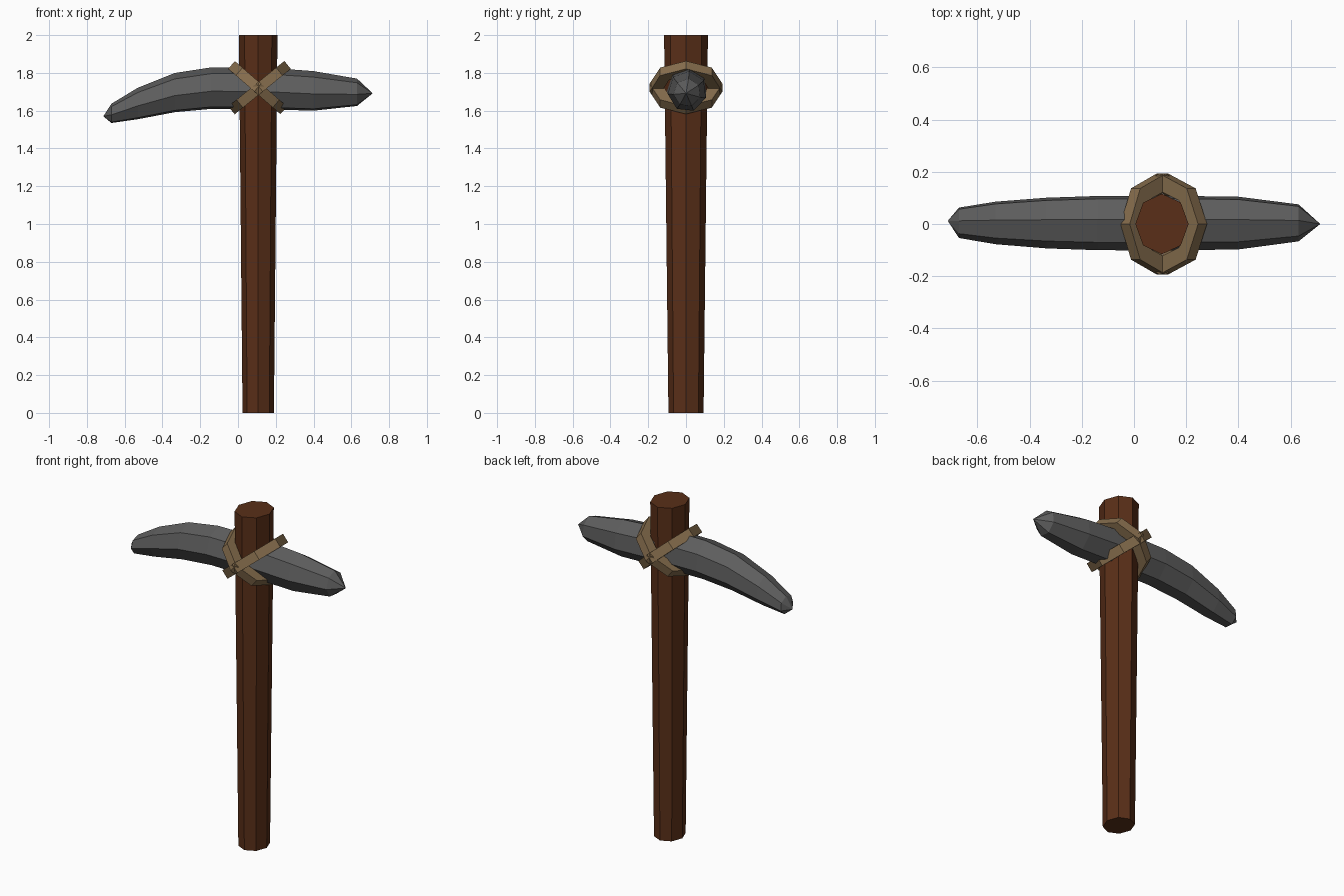
import bpy, math
from mathutils import Vector, Matrix

if "Cube" in bpy.data.objects:
    bpy.data.objects.remove(bpy.data.objects["Cube"])


def material(name, rgb):
    m = bpy.data.materials.new(name)
    m.diffuse_color = (*rgb, 1)
    m.use_nodes = True
    m.node_tree.nodes["Principled BSDF"].inputs["Base Color"].default_value = m.diffuse_color
    return m


def make(name, verts, faces, mat):
    me = bpy.data.meshes.new(name)
    me.from_pydata(verts, [], faces)
    me.materials.append(mat)
    ob = bpy.data.objects.new(name, me)
    bpy.context.collection.objects.link(ob)
    return ob


def bridge(a, b, n):
    """Quads between two rings of n vertices starting at a and b."""
    return [(a + i, a + (i + 1) % n, b + (i + 1) % n, b + i) for i in range(n)]


wood = material("wood", (0.10, 0.028, 0.009))
stone = material("stone", (0.11, 0.11, 0.11))
cord = material("cord", (0.24, 0.155, 0.075))

# Handle: tapered octagonal shaft
N = 8
verts = [(0.107 + rx * math.cos(math.tau * i / N), ry * math.sin(math.tau * i / N), z)
         for z, rx, ry in ((0, 0.083, 0.093), (2, 0.102, 0.116)) for i in range(N)]
make("handle", verts, bridge(0, N, N) + [tuple(range(N))[::-1], tuple(range(N, 2 * N))], wood)

# Head: seven-sided curved stone, stations are (x, bottom z, top z, half depth)
stations = [(-0.67, 1.535, 1.637, 0.060), (-0.53, 1.555, 1.722, 0.084),
            (-0.335, 1.592, 1.80, 0.100), (-0.14, 1.61, 1.83, 0.107),
            (0.13, 1.608, 1.83, 0.108), (0.40, 1.60, 1.81, 0.104),
            (0.63, 1.625, 1.77, 0.073)]
N = 7
verts = []
for x, lo, hi, ry in stations:
    rz = (hi - lo) / 1.94
    for i in range(N):
        a = math.radians(84) + math.tau * i / N
        verts.append((x, 0.006 + ry * math.cos(a), lo + 0.94 * rz + rz * math.sin(a)))
faces = []
for k in range(len(stations) - 1):
    faces += bridge(k * N, (k + 1) * N, N)
left, right, last = len(verts), len(verts) + 1, (len(stations) - 1) * N
verts += [(-0.713, 0.012, 1.57), (0.713, 0, 1.692)]
for i in range(N):
    j = (i + 1) % N
    faces += [(left, j, i), (right, last + i, last + j)]
make("pick_head", verts, faces, stone)

# Lashings: two square-section octagonal bands crossing at the joint
N = 8
for name, cx, r, tilt in (("lashing_down", 0.104, 0.183, 41), ("lashing_up", 0.114, 0.191, -39)):
    rot = Matrix.Rotation(math.radians(tilt), 3, 'Y')
    verts = []
    for rx, ry, h in ((r, 0.193, -0.027), (r, 0.193, 0.027),
                      (r - 0.055, 0.128, 0.027), (r - 0.055, 0.128, -0.027)):
        for i in range(N):
            a = math.tau * i / N
            verts.append(rot @ Vector((rx * math.cos(a), ry * math.sin(a), h))
                         + Vector((cx, 0, 1.722)))
    faces = []
    for k in range(4):
        faces += bridge(k * N, (k + 1) % 4 * N, N)
    make(name, verts, faces, cord)
